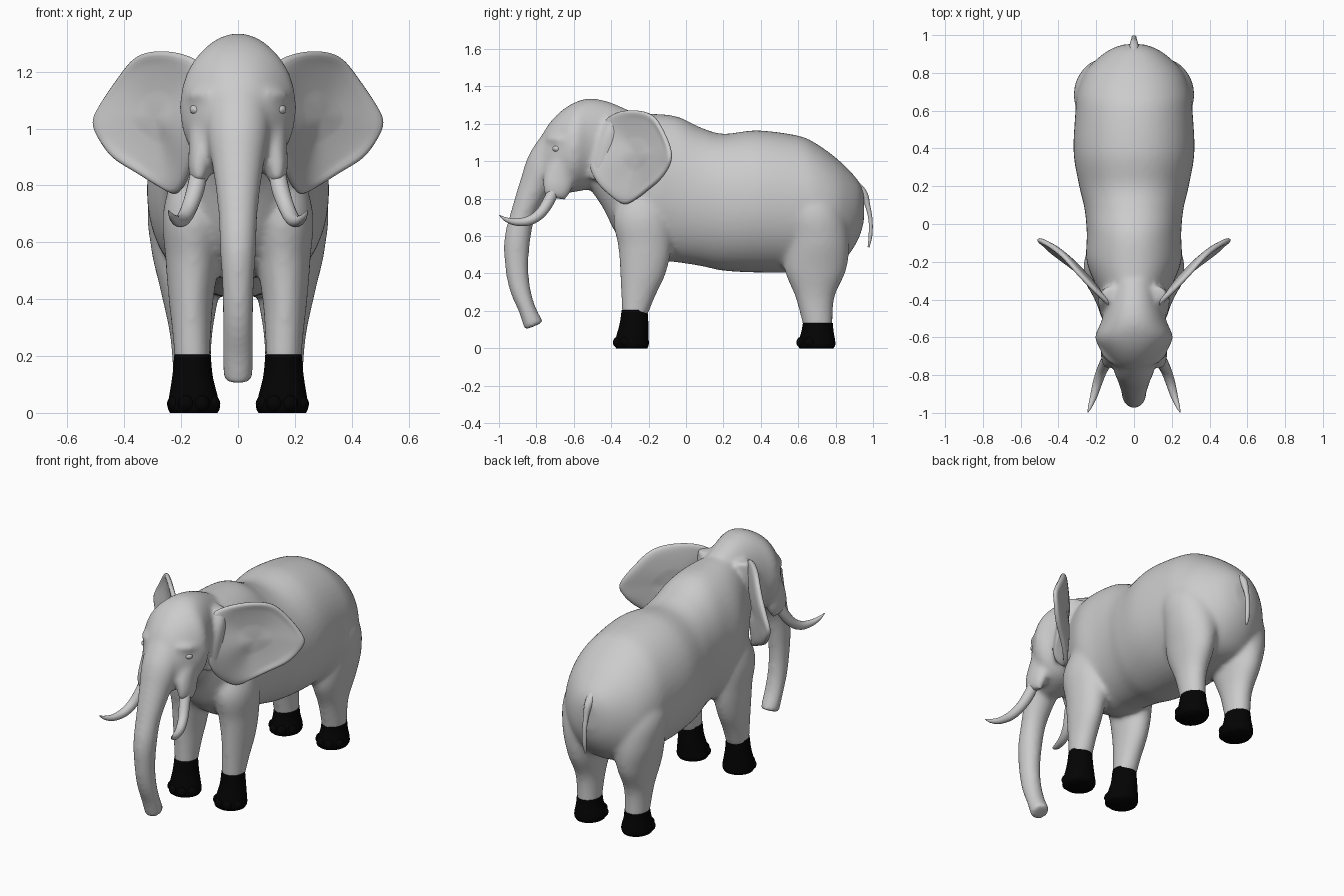
import bpy, bmesh, math
from mathutils import Vector

if "Cube" in bpy.data.objects:
    bpy.data.objects.remove(bpy.data.objects["Cube"])

X, Y, Z = Vector((1, 0, 0)), Vector((0, 1, 0)), Vector((0, 0, 1))


def spline(pts, n=8, closed=False):
    """Catmull-Rom interpolation of tuples of any length."""
    m, out = len(pts), []
    get = (lambda i: pts[i % m]) if closed else (lambda i: pts[max(0, min(m - 1, i))])
    for i in range(m if closed else m - 1):
        a, b, c, d = (get(i + k) for k in (-1, 0, 1, 2))
        for j in range(n):
            t = j / n
            out.append([0.5 * (2 * q + (r - p) * t + (2 * p - 5 * q + 4 * r - s) * t * t
                               + (3 * q - p - 3 * r + s) * t ** 3)
                        for p, q, r, s in zip(a, b, c, d)])
    if not closed:
        out.append(list(pts[-1]))
    return out


def loft(bm, stations, up=None, side=1, segs=48, power=2.0):
    """Skin elliptical rings (x, y, z, radius_x, radius_up); without up, rings follow the path."""
    st = spline(stations)
    pos = [Vector((s[0] * side, s[1], s[2])) for s in st]
    rings = []
    for i, s in enumerate(st):
        tan = (pos[min(i + 1, len(pos) - 1)] - pos[max(i - 1, 0)]).normalized()
        u = X if up else (X - tan * X.dot(tan)).normalized()
        v = up if up else tan.cross(u)
        ring = []
        for k in range(segs):
            a = math.tau * k / segs
            c, d = math.cos(a), math.sin(a)
            c, d = (math.copysign(abs(w) ** (2 / power), w) for w in (c, d))
            ring.append(bm.verts.new(pos[i] + u * c * s[3] + v * d * s[4]))
        rings.append(ring)
    faces = [bm.faces.new(rings[0]), bm.faces.new(rings[-1])]
    for r, q in zip(rings, rings[1:]):
        faces += [bm.faces.new((r[k], r[k - 1], q[k - 1], q[k])) for k in range(segs)]
    bmesh.ops.recalc_face_normals(bm, faces=faces)


def ball(bm, loc, size):
    vs = bmesh.ops.create_uvsphere(bm, u_segments=16, v_segments=10, radius=1)["verts"]
    for v in vs:
        v.co = Vector([c * s + o for c, s, o in zip(v.co, size, loc)])


def finish(bm, name, mirror=False, mat=None):
    me = bpy.data.meshes.new(name)
    for f in bm.faces:
        f.smooth = True
    bm.to_mesh(me)
    bm.free()
    ob = bpy.data.objects.new(name, me)
    bpy.context.collection.objects.link(ob)
    if mat:
        me.materials.append(mat)
    if mirror:
        ob.modifiers.new("Mirror", "MIRROR").use_mirror_merge = False
    return ob


def profile(rows):
    """Rows of (y, top, bottom, half width) to loft stations."""
    return [(0, y, (t + b) / 2, w, (t - b) / 2) for y, t, b, w in rows]


# Skin: torso, head, trunk and legs fused by a voxel remesh
bm = bmesh.new()
loft(bm, profile([(-.55, 1.2, .9, .1), (-.45, 1.25, .76, .14), (-.35, 1.26, .58, .19),
                  (-.2, 1.255, .48, .25), (-.05, 1.24, .46, .25), (.08, 1.18, .44, .262),
                  (.2, 1.147, .415, .29), (.38, 1.165, .405, .32), (.6, 1.137, .405, .31),
                  (.7, 1.092, .415, .3), (.8, 1.02, .44, .262), (.87, .955, .5, .2),
                  (.925, .89, .59, .125), (.952, .83, .68, .05)]), up=Z, power=2.1)
loft(bm, profile([(-.3, 1.27, .92, .12), (-.42, 1.32, .87, .145), (-.52, 1.335, .85, .175),
                  (-.6, 1.312, .835, .205), (-.68, 1.258, .825, .17), (-.75, 1.175, .825, .12),
                  (-.8, 1.06, .84, .08)]), up=Z, power=2.1)
loft(bm, [(0, -.66, 1.14, .11, .09), (0, -.745, .99, .112, .105), (0, -.812, .86, .089, .083),
          (0, -.87, .72, .071, .067), (0, -.902, .58, .064, .07), (0, -.905, .44, .056, .063),
          (0, -.888, .32, .054, .056), (0, -.85, .21, .055, .047), (0, -.812, .118, .052, .056)])
for s in (1, -1):
    # Cheek flap around the tusk socket
    loft(bm, [(.12, -.64, 1.03, .055, .06), (.127, -.675, .93, .047, .08),
              (.136, -.69, .86, .04, .08), (.138, -.705, .805, .027, .06)], side=s)
    # Brow ridge
    loft(bm, [(.175, -.62, 1.11, .02, .02), (.145, -.69, 1.115, .024, .024),
              (.095, -.735, 1.12, .02, .02)], side=s, segs=16)
    # Thick ear root
    loft(bm, [(.12, -.37, 1.24, .05, .04), (.14, -.4, 1.15, .05, .06), (.14, -.44, 1.0, .045, .07),
              (.14, -.46, .9, .035, .05)], up=Y, side=s)
    # Front leg
    loft(bm, [(.12, -.2, .95, .07, .08), (.15, -.23, .72, .112, .155), (.16, -.22, .54, .095, .142),
              (.165, -.23, .4, .079, .122), (.163, -.255, .28, .068, .092),
              (.16, -.275, .17, .062, .067)], up=Y, side=s)
    # Hind leg
    loft(bm, [(.13, .64, .95, .08, .1), (.17, .675, .75, .142, .16), (.168, .7, .58, .138, .172),
              (.168, .692, .42, .102, .165), (.165, .69, .27, .074, .104),
              (.162, .707, .1, .064, .076)], up=Y, side=s)
skin = finish(bm, "body")
rm = skin.modifiers.new("Remesh", "REMESH")
rm.mode, rm.voxel_size, rm.use_smooth_shade = "VOXEL", .012, True
sm = skin.modifiers.new("Smooth", "SMOOTH")
sm.factor, sm.iterations = .5, 16

# Dark feet with toes
dark = bpy.data.materials.new("dark_foot")
dark.diffuse_color = (.001, .001, .001, 1)
dark.use_nodes = True
dark.node_tree.nodes["Principled BSDF"].inputs["Base Color"].default_value = dark.diffuse_color
for name, st in (("front_foot", [(.16, -.275, .205, .064, .069), (.16, -.278, .13, .071, .077),
                                 (.157, -.287, .06, .085, .087), (.155, -.29, .02, .091, .091),
                                 (.155, -.29, 0, .083, .083)]),
                 ("hind_foot", [(.162, .705, .135, .067, .08), (.162, .703, .09, .072, .086),
                                (.16, .7, .045, .084, .097), (.16, .698, .018, .087, .1),
                                (.16, .698, 0, .079, .091)])):
    bm = bmesh.new()
    loft(bm, st, up=Y)
    cx, cy, _, rx, ry = st[3]
    for deg in (-155, -112, -68, -25):
        a = math.radians(deg)
        ball(bm, (cx + rx * .76 * math.cos(a), cy + ry * .82 * math.sin(a), .032), (.03, .032, .031))
    finish(bm, name, True, dark)

# Ears: sheet filled with shrinking copies of the outline, relaxed and dished
outline = spline([(.12, -.43, 1.22), (.2, -.36, 1.265), (.3, -.26, 1.272), (.37, -.18, 1.245),
                  (.43, -.13, 1.17), (.49, -.09, 1.08), (.513, -.08, 1.02), (.49, -.1, .96),
                  (.44, -.15, .895), (.36, -.21, .845), (.28, -.27, .795), (.22, -.33, .768),
                  (.185, -.4, .81), (.165, -.48, .89), (.15, -.52, 1.0), (.12, -.47, 1.12)], 3, True)
mid = Vector((.3, -.27, 1.05))
bm = bmesh.new()
rings = [[bm.verts.new(mid.lerp(Vector(p), k)) for p in outline]
         for k in (1, .95, .85, .7, .55, .4, .25, .12)]
for r, q in zip(rings, rings[1:]):
    for i in range(len(r)):
        bm.faces.new((r[i - 1], r[i], q[i], q[i - 1]))
bm.faces.new(rings[-1])
bmesh.ops.recalc_face_normals(bm, faces=bm.faces)
inner = [v for r in rings[1:] for v in r]
for _ in range(25):
    bmesh.ops.smooth_vert(bm, verts=inner, factor=.5, use_axis_x=True, use_axis_y=True, use_axis_z=True)
for v in inner:
    d = ((v.co.x - .31) / .2) ** 2 + ((v.co.z - 1.04) / .26) ** 2
    v.co += Vector((-.018, .025, 0)) * max(0, 1 - d)
ear = finish(bm, "ear", True)
so = ear.modifiers.new("Solidify", "SOLIDIFY")
so.thickness, so.offset = .028, 0
ear.modifiers.new("Subsurf", "SUBSURF").levels = 1

# Tusks
bm = bmesh.new()
loft(bm, [(.135, -.7, .86, .03, .03), (.15, -.735, .785, .031, .031), (.172, -.78, .72, .028, .028),
          (.193, -.84, .682, .025, .025), (.213, -.91, .675, .019, .019),
          (.232, -.965, .69, .011, .011), (.245, -.998, .712, .002, .002)], segs=16)
finish(bm, "tusk", True)

# Eyes
bm = bmesh.new()
ball(bm, (.142, -.688, 1.067), (.028, .026, .02))
finish(bm, "eye", True)

# Tail
bm = bmesh.new()
loft(bm, [(0, .88, .89, .03, .03), (0, .945, .83, .024, .024), (0, .972, .76, .016, .014),
          (0, .987, .68, .014, .011), (0, .986, .6, .014, .01), (0, .976, .54, .006, .005)], segs=14)
finish(bm, "tail")
